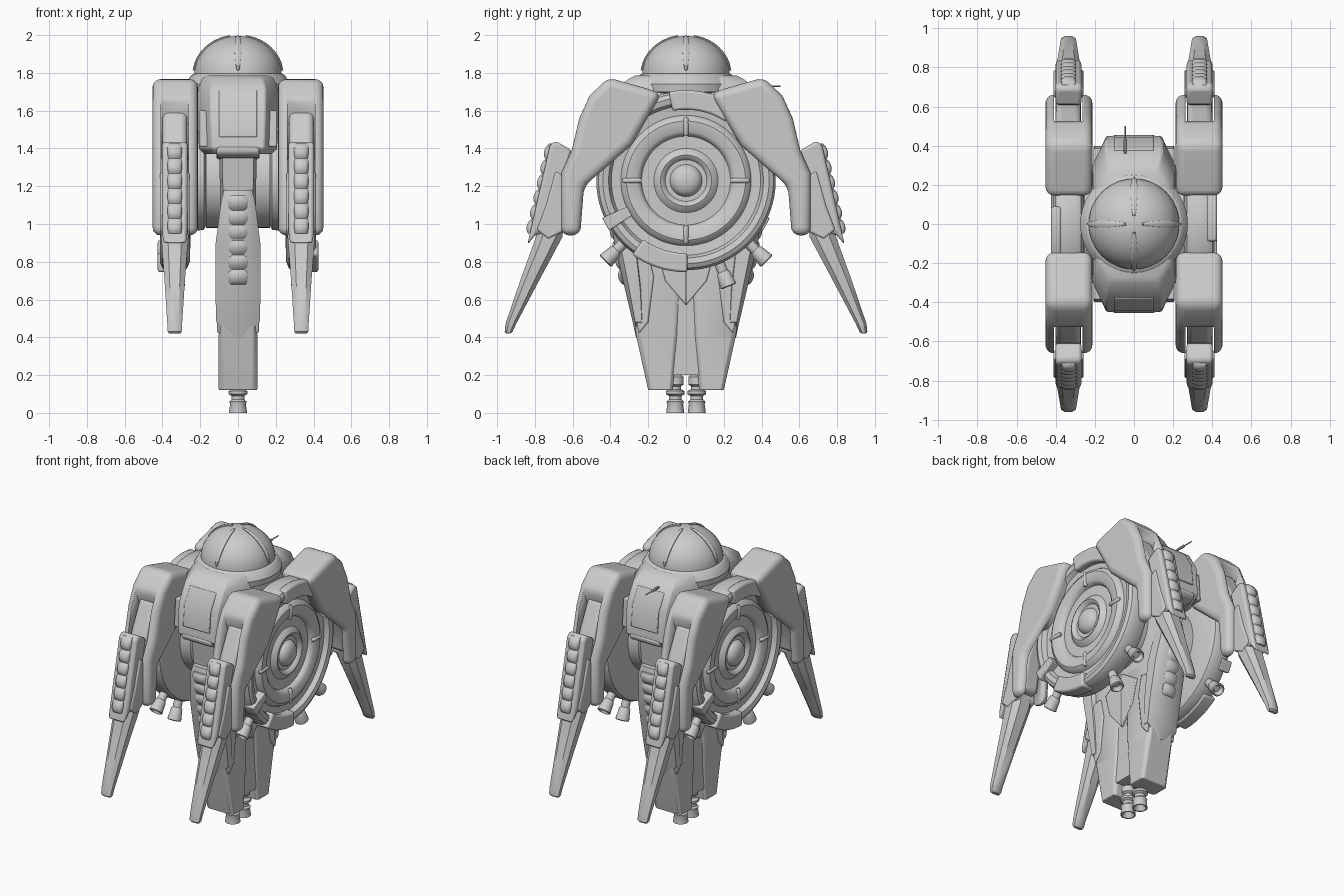
import bpy, bmesh
from math import sin, cos, pi, radians
from mathutils import Matrix, Vector

if "Cube" in bpy.data.objects:
    bpy.data.objects.remove(bpy.data.objects["Cube"])

TURN_X = Matrix.Rotation(pi / 2, 4, 'Y')      # local z -> world x


def finish(name, bm, mirror="", bevel=0, segs=2, cutter=None, angle=35):
    bmesh.ops.recalc_face_normals(bm, faces=bm.faces)
    me = bpy.data.meshes.new(name)
    bm.to_mesh(me)
    bm.free()
    ob = bpy.data.objects.new(name, me)
    bpy.context.collection.objects.link(ob)
    bpy.ops.object.select_all(action='DESELECT')
    ob.select_set(True)
    bpy.context.view_layer.objects.active = ob
    bpy.ops.object.shade_smooth_by_angle(angle=radians(angle))
    if bevel:
        b = ob.modifiers.new("bevel", 'BEVEL')
        b.width, b.segments, b.limit_method, b.angle_limit = bevel, segs, 'ANGLE', radians(40)
    if cutter:
        c = ob.modifiers.new("slot", 'BOOLEAN')
        c.object, c.operation, c.solver = cutter, 'DIFFERENCE', 'EXACT'
    if mirror:
        m = ob.modifiers.new("mirror", 'MIRROR')
        m.use_axis = ("x" in mirror, "y" in mirror, False)
        m.use_mirror_merge = False
    return ob


def skin(bm, rings):
    """Join equal rings of points with quads and cap the ends."""
    vs = [[bm.verts.new(p) for p in r] for r in rings]
    n = len(vs[0])
    for a, b in zip(vs, vs[1:]):
        for j in range(n):
            k = (j + 1) % n
            bm.faces.new((a[j], a[k], b[k], b[j]))
    bm.faces.new(vs[0])
    bm.faces.new(vs[-1])


def prism(name, yz, x0, x1, **kw):
    bm = bmesh.new()
    skin(bm, [[(x, y, z) for y, z in yz] for x in (x0, x1)])
    return finish(name, bm, **kw)


def loft(name, sections, x=0, f=.2, **kw):
    """Sections are (z, y0, y1, half width); each is a chamfered rectangle."""
    bm = bmesh.new()
    rings = []
    for z, y0, y1, h in sections:
        c, d = 2 * h * f, (y1 - y0) * f
        rings.append([(x + px, py, z) for px, py in (
            (h, y0 + d), (h, y1 - d), (h - c, y1), (c - h, y1),
            (-h, y1 - d), (-h, y0 + d), (c - h, y0), (h - c, y0))])
    skin(bm, rings)
    return finish(name, bm, **kw)


def lathe(name, prof, mat=Matrix(), n=48, **kw):
    """Revolve (radius, height) points about local z, then place by mat."""
    bm = bmesh.new()
    skin(bm, [[mat @ Vector((max(r, .001) * cos(2 * pi * i / n), max(r, .001) * sin(2 * pi * i / n), h))
               for i in range(n)] for r, h in prof])
    return finish(name, bm, **kw)


def arc(name, a0, a1, r0, r1, x0, x1, **kw):
    """Curved block on the wheel rim; angles in degrees in the yz plane."""
    bm = bmesh.new()
    n = 10
    rings = []
    for i in range(n + 1):
        a = radians(a0 + (a1 - a0) * i / n)
        rings.append([(x, r * cos(a), 1.23 + r * sin(a)) for r, x in ((r0, x0), (r1, x0), (r1, x1), (r0, x1))])
    skin(bm, rings)
    return finish(name, bm, bevel=.012, **kw)


def spine(name, z0, z1, ya, yb, depth, w, bumps, x=0, **kw):
    """Scalloped spine running from (ya, z0) down to (yb, z1)."""
    secs = []
    for i in range(bumps * 6 + 1):
        t = i / (bumps * 6)
        s = abs(sin(pi * t * bumps)) ** .7
        y = ya + (yb - ya) * t
        secs.append((z0 + (z1 - z0) * t, y - depth, y - .016 + .016 * s, w * (.9 + .1 * s)))
    return loft(name, secs, x=x, f=.2, angle=50, **kw)


# Dome, ribs and collar
lathe("dome", [(.232 * cos(a), 1.79 + .205 * sin(a)) for a in [pi / 2 * i / 12 for i in range(13)]])
lathe("collar", [(.2, 1.68), (.27, 1.7), (.275, 1.74), (.25, 1.785), (.235, 1.795), (.2, 1.8)])
for k in range(4):
    bm = bmesh.new()
    rings = []
    for i in range(13):
        t = i / 12
        a = radians(6 + 74 * t)
        w = .006 + .012 * sin(pi * t) ** .7
        rings.append([Matrix.Rotation(k * pi / 2, 4, 'Z') @ Vector((r * .232 * cos(a), s * w, 1.79 + r * .205 * sin(a)))
                      for r, s in ((.95, 1), (1.02, 1), (1.04, .5), (1.04, -.5), (1.02, -1), (.95, -1))])
    skin(bm, rings)
    finish("dome_rib", bm)

# Central hood, its panels, lip and core
loft("hood", [(1.37, -.42, .42, .18), (1.4, -.45, .45, .207), (1.6, -.435, .435, .213),
              (1.72, -.37, .37, .21), (1.77, -.3, .3, .19), (1.785, -.27, .27, .17)], f=.16, bevel=.008)
prism("hood_panel", [(.40, 1.46), (.455, 1.46), (.442, 1.6), (.38, 1.712), (.33, 1.69)], -.1, .1, mirror="y", bevel=.005)
prism("hood_lip", [(.3, 1.34), (.4, 1.35), (.45, 1.37), (.456, 1.41), (.3, 1.42)], -.115, .115, mirror="y", bevel=.015)
prism("hood_side_plate", [(.25, 1.41), (.4, 1.41), (.385, 1.6), (.25, 1.6)], .14, .206, mirror="xy", bevel=.006)
lathe("core_drum", [(.25, -.17), (.25, .17)], Matrix.Translation((0, 0, 1.23)) @ TURN_X)
loft("neck", [(.9, -.33, .33, .09), (1.15, -.36, .36, .095), (1.42, -.39, .39, .1)], f=.08)

# Antenna on the back
lathe("antenna", [(.007, 0), (.009, .05), (.009, .07), (.004, .075), (.004, .14)],
      Matrix.Translation((-.045, .36, 1.73)) @ Matrix.Rotation(-pi / 2, 4, 'X'), n=8)

# Side wheels with raised rings
wheel = [(0, .13), (.12, .135), (.2, .15), (.26, .18), (.27, .25), (.43, .255), (.465, .27), (.475, .29),
         (.475, .375), (.463, .4), (.44, .412), (.41, .405), (.395, .375), (.345, .37), (.335, .39), (.315, .402),
         (.26, .398), (.242, .385), (.235, .365), (.17, .365), (.15, .385), (.135, .393), (.12, .385),
         (.11, .37), (.085, .37), (.08, .385), (.06, .405), (.03, .414), (0, .416)]
lathe("wheel", wheel, Matrix.Translation((0, 0, 1.23)) @ TURN_X, n=72, mirror="x")
for k in range(4):
    d = Matrix.Translation((.395, 0, 1.23)) @ Matrix.Rotation(k * pi / 2, 4, 'X')
    lathe("wheel_peg", [(.008, .235), (.014, .245), (.014, .325), (.008, .335)], d, n=10, mirror="x")

# Rim fittings: the left wheel carries the same set turned half round
fittings = [arc("rim_cover_top", 56, 101, .375, .478, .37, .425),
            arc("rim_cover_bottom", 234, 271, .385, .485, .33, .425),
            arc("rim_clamp", 204, 213, .34, .485, .35, .425)]
for deg in (225, 315, 292):
    m = Matrix.Translation((.325, 0, 1.23)) @ Matrix.Rotation(radians(deg - 90), 4, 'X')
    fittings.append(lathe("rim_thruster", [(.028, .44), (.028, .52), (.036, .53), (.044, .6), (.036, .605), (.02, .58)],
                          m, n=16))
for ob in fittings:
    twin = ob.copy()
    twin.name = "left_" + ob.name
    twin.rotation_euler.z = pi
    bpy.context.collection.objects.link(twin)

# Central lower legs, middle panel and armour shells
loft("central_leg", [(.12, .07, .2, .102), (.4, .04, .262, .102), (.8, .02, .33, .1), (.95, .02, .34, .09)],
     f=.1, mirror="y", bevel=.006)
prism("central_panel", [(-.07, .2), (.07, .2), (.12, .62), (.1, .95), (-.1, .95), (-.12, .62)], -.09, .09)
prism("central_chevron", [(0, .57), (.11, .7), (.15, .85), (0, .95)], -.108, .108, mirror="y", bevel=.006)
prism("central_side_plate", [(.2, .48), (.25, .42), (.33, .82), (.2, .85), (.17, .72)], -.112, .112, mirror="y", bevel=.008)
loft("central_shell", [(1.18, .3, .4, .075), (1.12, .28, .415, .09), (.9, .24, .38, .118), (.65, .22, .322, .12),
                       (.48, .22, .282, .115), (.4, .25, .265, .015)], f=.22, mirror="y")
spine("central_spine", 1.15, .68, .44, .352, .08, .052, 6, mirror="y")

# Main nozzles under the central legs
lathe("nozzle", [(.03, .2), (.045, .19), (.045, .15), (.03, .14), (.03, .125), (.05, .115), (.05, .1), (.034, .09),
                 (.034, .07), (.046, .06), (.042, .045), (.048, 0), (.04, 0), (.02, .04)],
      Matrix.Translation((0, .057, 0)), n=20, mirror="y")

# Outer legs: forked shoulder with a slot, arm, shin, spine and blade
slot = prism("slot_cutter", [(.49, 1.56), (.53, 1.65), (1, 1.65), (1, .8), (.4, .8), (.4, 1.2)], .262, .408)
slot.hide_render = True
slot.hide_viewport = True
shoulder = [(.13, 1.69), (.2, 1.715), (.41, 1.775), (.51, 1.68), (.565, 1.56), (.605, 1.39), (.66, 1.27), (.66, .94),
            (.56, .94), (.54, 1.2), (.285, 1.42)]
prism("shoulder", shoulder, .213, .452, mirror="xy", bevel=.042, segs=5, cutter=slot)
prism("arm", [(.42, 1.6), (.5, 1.6), (.59, 1.42), (.68, 1.2), (.68, 1.0), (.6, 1.0), (.56, 1.22), (.44, 1.4)],
      .27, .4, mirror="xy", bevel=.03, segs=3)
prism("shin", [(.605, 1.39), (.69, 1.44), (.72, 1.42), (.815, 1.0), (.84, .89), (.79, .95), (.7, .93),
               (.66, 1.1), (.64, 1.25)], .268, .402, mirror="xy", bevel=.016)
prism("shin_side_plate", [(.645, 1.25), (.69, 1.28), (.74, 1.1), (.79, .97), (.73, .92), (.65, .96)],
      .258, .412, mirror="xy", bevel=.01)
spine("shin_spine", 1.425, .95, .742, .852, .07, .038, 6, x=.335, mirror="xy")
loft("blade", [(1.1, .63, .76, .066), (.93, .655, .795, .072), (.7, .778, .878, .054), (.47, .9, .956, .039),
               (.43, .918, .96, .037), (.42, .93, .95, .03)], x=.335, f=.25, mirror="xy")
